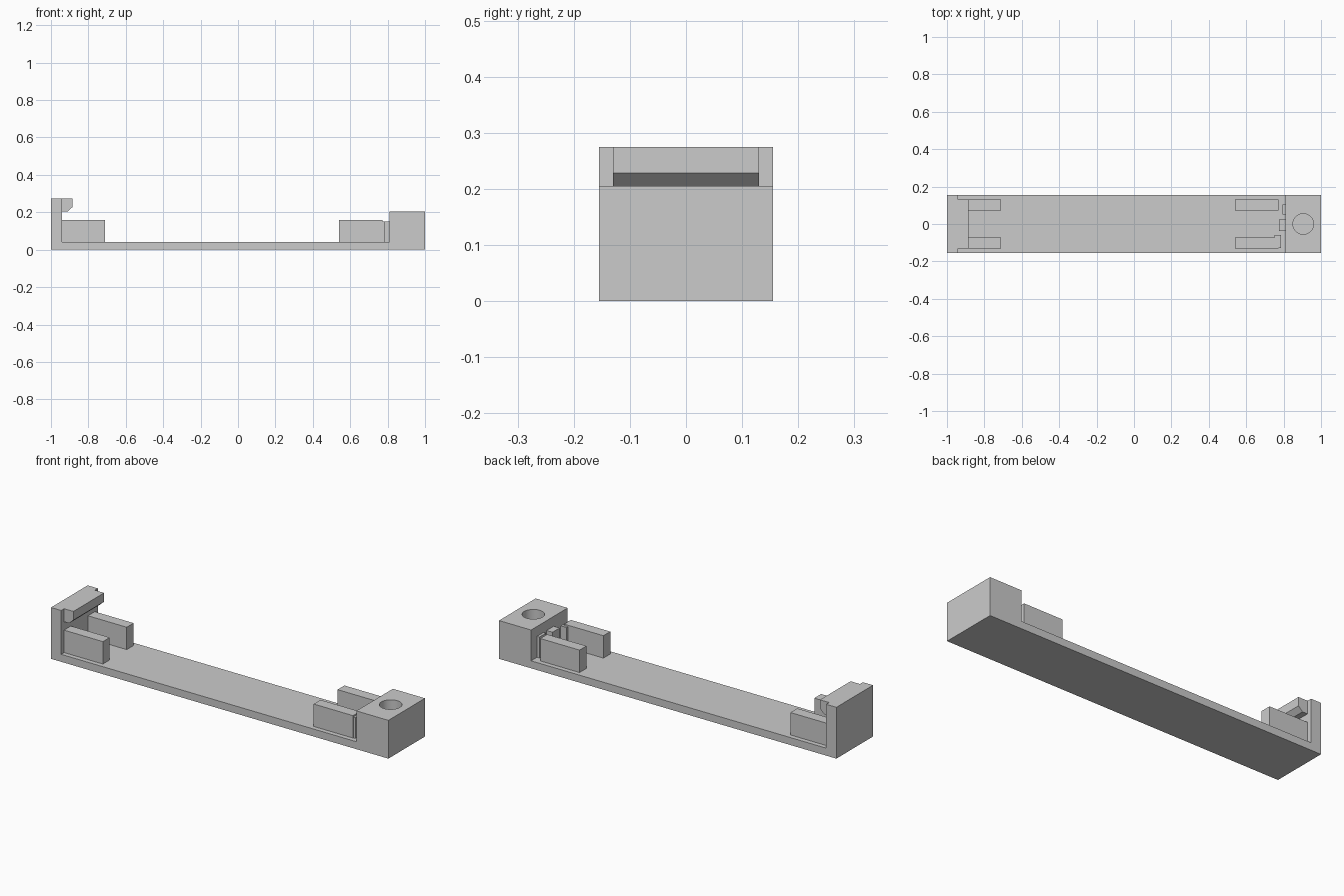
import bpy, bmesh

old = bpy.data.objects.get("Cube")
if old:
    bpy.data.objects.remove(old, do_unlink=True)

grey = bpy.data.materials.new("plain grey")
grey.use_nodes = True
color = (0.6, 0.6, 0.6, 1)
grey.diffuse_color = color
grey.node_tree.nodes["Principled BSDF"].inputs["Base Color"].default_value = color


def extrude_profile(name, points, y0, y1):
    """Extrude an x-z outline from y0 to y1."""
    bm = bmesh.new()
    face = bm.faces.new([bm.verts.new((x, y0, z)) for x, z in points])
    result = bmesh.ops.extrude_face_region(bm, geom=[face])
    moved = [v for v in result["geom"] if isinstance(v, bmesh.types.BMVert)]
    bmesh.ops.translate(bm, verts=moved, vec=(0, y1 - y0, 0))
    bmesh.ops.recalc_face_normals(bm, faces=bm.faces)
    mesh = bpy.data.meshes.new(name)
    bm.to_mesh(mesh)
    bm.free()
    mesh.materials.append(grey)
    obj = bpy.data.objects.new(name, mesh)
    bpy.context.collection.objects.link(obj)
    return obj


def box(name, x0, x1, y0, y1, top):
    return extrude_profile(name, [(x0, FLOOR), (x1, FLOOR), (x1, top), (x0, top)], y0, y1)


FLOOR, HALF = 0.04, 0.155
WALL_X, BLOCK_X = -0.94, 0.81
RAIL_IN, RAIL_OUT, RAIL_TOP = 0.072, 0.13, 0.16

# Tray with end wall and end block in one outline
tray = extrude_profile("tray", [
    (-1, 0), (1, 0), (1, 0.205), (BLOCK_X, 0.205), (BLOCK_X, FLOOR),
    (WALL_X, FLOOR), (WALL_X, 0.275), (-1, 0.275)], -HALF, HALF)

# Round socket in the end block
bpy.ops.mesh.primitive_cylinder_add(vertices=48, radius=0.055, depth=0.3,
                                    location=(0.905, 0, FLOOR + 0.15))
cutter = bpy.context.object
cutter.name = "socket_cutter"
cutter.data.materials.append(grey)
cutter.hide_render = True
cutter.hide_set(True)
cut = tray.modifiers.new("socket", "BOOLEAN")
cut.operation = "DIFFERENCE"
cut.solver = "EXACT"
cut.object = cutter
bpy.context.view_layer.objects.active = tray
tray.select_set(True)
bpy.ops.object.modifier_apply(modifier=cut.name)
bpy.data.objects.remove(cutter, do_unlink=True)
bpy.ops.object.shade_smooth_by_angle(angle=0.5)

# Chamfered catch on the end wall
extrude_profile("catch", [
    (WALL_X, 0.275), (-0.885, 0.275), (-0.885, 0.228), (-0.91, 0.205),
    (WALL_X, 0.205)], -RAIL_OUT, RAIL_OUT)

# Pairs of guide rails at both ends
for side, y0, y1 in (("front", -RAIL_OUT, -RAIL_IN), ("back", RAIL_IN, RAIL_OUT)):
    box(f"wall_rail_{side}", WALL_X, -0.71, y0, y1, RAIL_TOP)
    box(f"block_rail_{side}", 0.54, 0.773, y0, y1, RAIL_TOP)

# Small stops beside the block
box("rail_lip", 0.75, 0.785, -0.128, -0.06, 0.152)
box("middle_stop", 0.775, BLOCK_X, -0.037, 0.023, 0.152)
box("back_stop", 0.795, BLOCK_X, 0.05, 0.105, 0.152)
